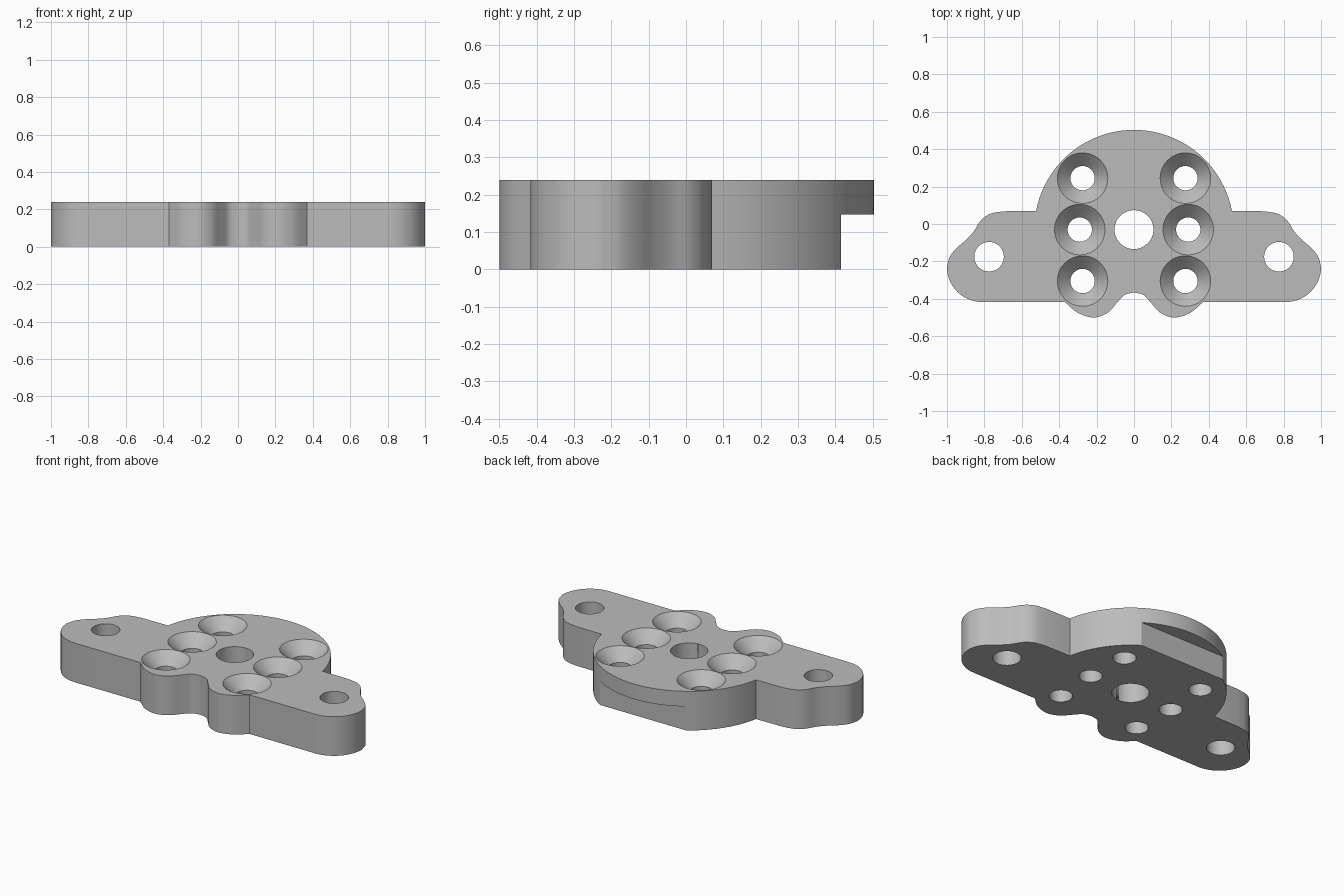
import bpy, bmesh, math
from mathutils import Vector

if "Cube" in bpy.data.objects:
    bpy.data.objects.remove(bpy.data.objects["Cube"], do_unlink=True)

HEIGHT = 0.24

grey = bpy.data.materials.new("plain grey")
grey.use_nodes = True
colour = (0.5, 0.5, 0.5, 1)
grey.diffuse_color = colour
grey.node_tree.nodes["Principled BSDF"].inputs["Base Color"].default_value = colour


def arc(cx, cy, r, start, end, n):
    """Points along a circular arc, angles in degrees."""
    angles = [math.radians(start + (end - start) * i / n) for i in range(n + 1)]
    return [(cx + r * math.cos(a), cy + r * math.sin(a)) for a in angles]


def smooth_path(points, steps=5):
    """Smooth path running through all the given points."""
    p = [Vector(q) for q in points]
    p = [2 * p[0] - p[1]] + p + [2 * p[-1] - p[-2]]
    out = []
    for a, b, c, d in zip(p, p[1:], p[2:], p[3:]):
        for i in range(steps):
            t = i / steps
            q = (2 * b + (c - a) * t + (2 * a - 5 * b + 4 * c - d) * t * t
                 + (3 * b - a - 3 * c + d) * t ** 3) / 2
            out.append(q[:])
    return out + [tuple(points[-1])]


def make_object(name, bm):
    bmesh.ops.recalc_face_normals(bm, faces=bm.faces[:])
    mesh = bpy.data.meshes.new(name)
    bm.to_mesh(mesh)
    bm.free()
    mesh.materials.append(grey)
    ob = bpy.data.objects.new(name, mesh)
    bpy.context.collection.objects.link(ob)
    return ob


def loft(bm, rings):
    """Closed solid through matching rings of 3D points."""
    rings = [[bm.verts.new(p) for p in ring] for ring in rings]
    n = len(rings[0])
    for lo, hi in zip(rings, rings[1:]):
        for i in range(n):
            j = (i + 1) % n
            bm.faces.new((lo[i], lo[j], hi[j], hi[i]))
    bm.faces.new(rings[0][::-1])
    bm.faces.new(rings[-1])


def drill(bm, x, y, profile):
    """Round cutter from (radius, height) pairs."""
    loft(bm, [[(px, py, z) for px, py in arc(x, y, r, 0, 360, 48)[:-1]]
              for r, z in profile])


# Half outline, from the top of the dome round to the front notch
dome = arc(0, -0.03, 0.533, 90, 10.8, 32)
shoulder = smooth_path([(0.70, 0.068), (0.77, 0.054), (0.82, 0.018), (0.857, -0.04),
                        (0.898, -0.085), (0.948, -0.128), (0.985, -0.175), (1, -0.23)])
tip = arc(0.813, -0.23, 0.187, 0, -90, 14)[1:]
lobe = smooth_path([(0.37, -0.417), (0.30, -0.475), (0.215, -0.5), (0.14, -0.474),
                    (0.09, -0.42), (0.05, -0.379), (0, -0.366)])
half = dome + shoulder + tip + lobe
outline = half + [(-x, y) for x, y in half[-2:0:-1]]

bm = bmesh.new()
loft(bm, [[(x, y, z) for x, y in outline] for z in (0, HEIGHT)])
plate = make_object("mounting_plate", bm)

# Cutter for the plain holes and countersunk holes
bm = bmesh.new()
drill(bm, 0, -0.03, [(0.104, -0.1), (0.104, 0.4)])
for side in (-1, 1):
    drill(bm, side * 0.775, -0.175, [(0.079, -0.1), (0.079, 0.4)])
    for x, y in ((0.275, 0.245), (0.29, -0.03), (0.275, -0.305)):
        drill(bm, side * x, y, [(0.065, -0.1), (0.065, HEIGHT - 0.07),
                                (0.135, HEIGHT), (0.135, 0.4)])
holes = make_object("hole_cutter", bm)

# Cutter for the flat step under the back of the dome
bm = bmesh.new()
loft(bm, [[(-0.8, 0.415, z), (0.8, 0.415, z), (0.8, 0.8, z), (-0.8, 0.8, z)]
          for z in (-0.1, 0.147)])
step = make_object("step_cutter", bm)

bpy.context.view_layer.objects.active = plate
plate.select_set(True)
for cutter in (holes, step):
    cutter.hide_render = True
    mod = plate.modifiers.new("cut", "BOOLEAN")
    mod.operation = "DIFFERENCE"
    mod.solver = "EXACT"
    mod.object = cutter
    bpy.ops.object.modifier_apply(modifier=mod.name)
    bpy.data.objects.remove(cutter, do_unlink=True)

bpy.ops.object.shade_smooth_by_angle(angle=math.radians(25))
